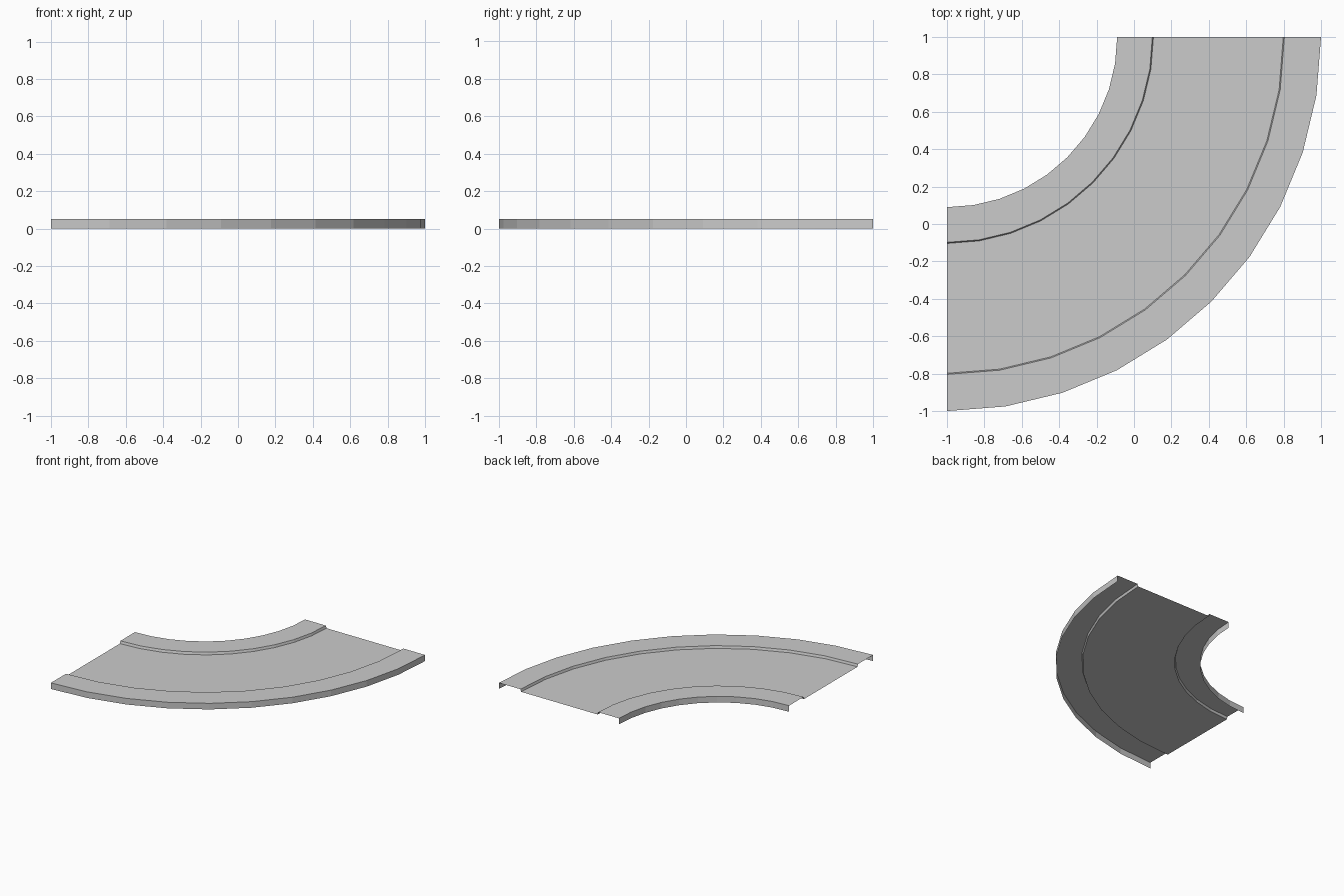
import bpy, bmesh, math

if "Cube" in bpy.data.objects:
    bpy.data.objects.remove(bpy.data.objects["Cube"])

SEGMENTS = 10
CENTRE = (-1.0, 1.0)
TOP, ROAD = 0.05, 0.03


def swept_arc(name, profile):
    """Sweep a (radius, height) profile a quarter turn about the bend centre."""
    bm = bmesh.new()
    rings = []
    for i in range(SEGMENTS + 1):
        a = math.radians(-90 + 90 * i / SEGMENTS)
        rings.append([bm.verts.new((CENTRE[0] + r * math.cos(a),
                                    CENTRE[1] + r * math.sin(a), z))
                      for r, z in profile])
    for r0, r1 in zip(rings, rings[1:]):
        for j in range(len(profile) - 1):
            bm.faces.new((r0[j], r0[j + 1], r1[j + 1], r1[j]))
    mesh = bpy.data.meshes.new(name)
    bm.to_mesh(mesh)
    bm.free()
    obj = bpy.data.objects.new(name, mesh)
    bpy.context.collection.objects.link(obj)
    return obj


# Inner pavement: skirt, flat top and kerb face
swept_arc("inner_pavement", [(0.91, 0), (0.91, TOP), (1.098, TOP), (1.104, ROAD)])
# Road surface, open underneath
swept_arc("road_surface", [(1.104, ROAD), (1.798, ROAD)])
# Outer pavement: kerb face, flat top and skirt
swept_arc("outer_pavement", [(1.798, ROAD), (1.804, TOP), (2.0, TOP), (2.0, 0)])
